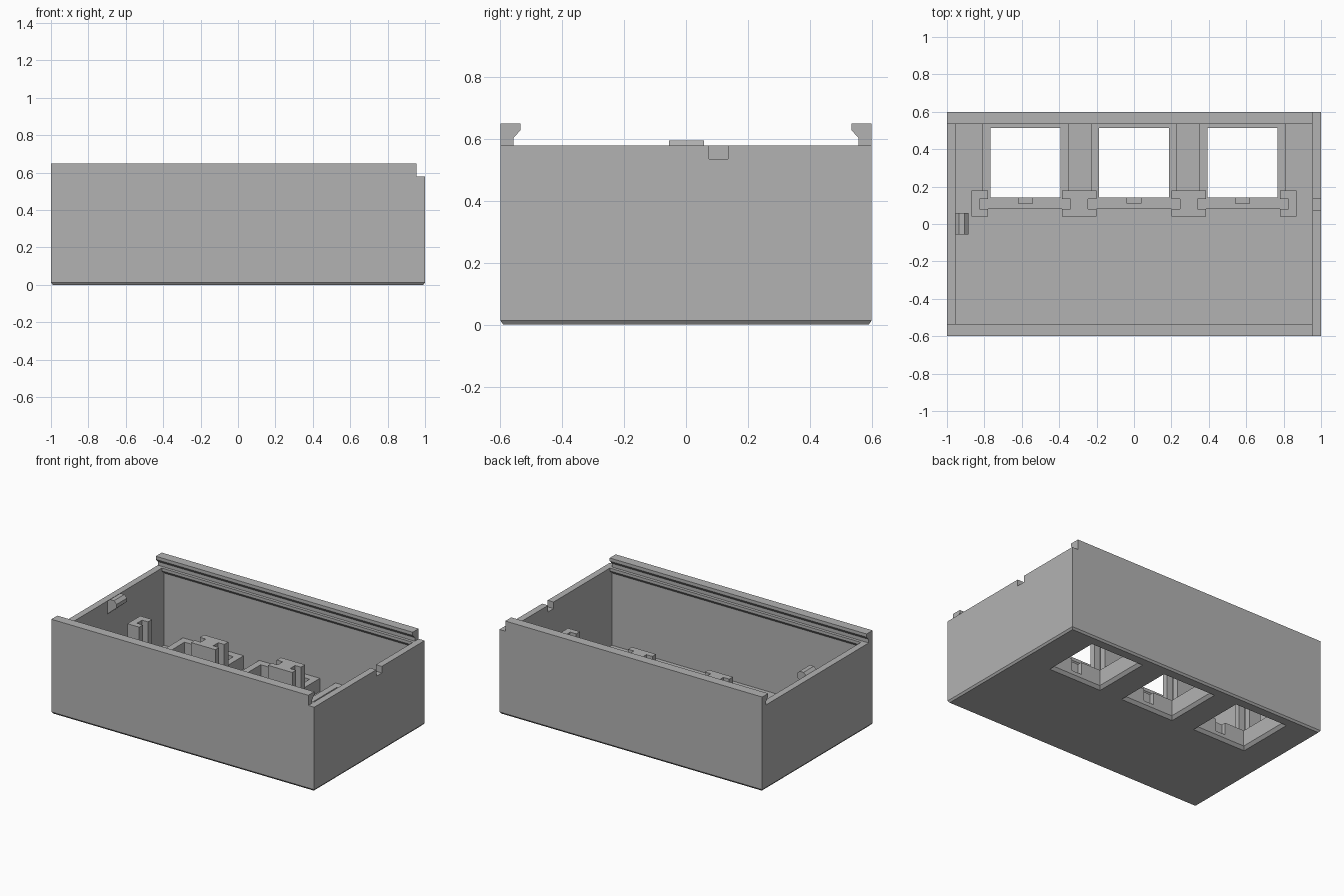
import bpy
import bmesh
from mathutils import Vector

if "Cube" in bpy.data.objects:
    bpy.data.objects.remove(bpy.data.objects["Cube"], do_unlink=True)

grey = bpy.data.materials.new("light grey plastic")
grey.use_nodes = True
colour = (0.45, 0.45, 0.45, 1)
grey.diffuse_color = colour
grey.node_tree.nodes["Principled BSDF"].inputs["Base Color"].default_value = colour

WALL_X, WALL_Y, FLOOR, RIM, TOP = 0.955, 0.56, 0.04, 0.58, 0.65
SOCKET_X = (-0.58, 0, 0.58)


def finish(name, bm):
    bmesh.ops.recalc_face_normals(bm, faces=bm.faces)
    mesh = bpy.data.meshes.new(name)
    bm.to_mesh(mesh)
    bm.free()
    mesh.materials.append(grey)
    obj = bpy.data.objects.new(name, mesh)
    bpy.context.collection.objects.link(obj)
    return obj


def loft(name, rings):
    """Solid through matching rings of points, capped at both ends."""
    bm = bmesh.new()
    loops = [[bm.verts.new(p) for p in ring] for ring in rings]
    n = len(loops[0])
    for a, b in zip(loops, loops[1:]):
        for i in range(n):
            j = (i + 1) % n
            bm.faces.new((a[i], a[j], b[j], b[i]))
    bm.faces.new(loops[0])
    bm.faces.new(loops[-1])
    return finish(name, bm)


def rect(x0, x1, y0, y1, z):
    return [(x0, y0, z), (x1, y0, z), (x1, y1, z), (x0, y1, z)]


def box(name, x0, x1, y0, y1, z0, z1):
    return loft(name, [rect(x0, x1, y0, y1, z) for z in (z0, z1)])


def cut(target, cutters):
    for cutter in cutters:
        cutter.hide_render = True
        mod = target.modifiers.new("cut", "BOOLEAN")
        mod.operation = "DIFFERENCE"
        mod.solver = "EXACT"
        mod.object = cutter
        bpy.context.view_layer.objects.active = target
        bpy.ops.object.modifier_apply(modifier=mod.name)


# Cutters: cavity, cable notch, flared windows
cavity = box("cavity_cutter", -WALL_X, WALL_X, -WALL_Y, WALL_Y, FLOOR, 0.9)
notch = box("notch_cutter", 0.9, 1.1, 0.075, 0.135, 0.535, 0.9)
windows = []
for x in SOCKET_X:
    rings = []
    for half, z in ((0.212, -0.01), (0.186, 0.02), (0.186, 0.3)):
        rings.append(rect(x - half, x + half, 0.327 - half, 0.327 + half, z))
    windows.append(loft("window_cutter", rings))

# Open tray with a chamfered foot
tray = loft("tray", [rect(-0.99, 0.99, -0.59, 0.59, 0),
                     rect(-1, 1, -0.6, 0.6, 0.013),
                     rect(-1, 1, -0.6, 0.6, RIM)])
cut(tray, [cavity, notch] + windows)

# Overhanging lid rails and the ledges beneath them
rail = [(0.6, RIM), (0.6, TOP), (0.535, TOP), (0.535, 0.628), (0.557, 0.605), (0.557, RIM)]
ledge = [(WALL_Y, RIM), (0.537, RIM), (0.537, 0.56), (WALL_Y, 0.537)]
for side, word in ((-1, "front"), (1, "back")):
    for name, profile, start in (("rail", rail, -1), ("ledge", ledge, -WALL_X)):
        loft(f"{word}_{name}", [[(x, side * y, z) for y, z in profile]
                                for x in (start, WALL_X)])

# Snap hook on the end wall
hook = [(-0.955, 0.49), (-0.885, 0.55), (-0.885, 0.575), (-0.905, 0.595),
        (-0.935, 0.595), (-0.955, 0.578)]
loft("snap_hook", [[(x, y, z) for x, z in hook] for y in (-0.055, 0.058)])

# Window sockets with a notched front bar
for x, window in zip(SOCKET_X, windows):
    socket = box("socket_frame", x - 0.231, x + 0.231, 0.141, WALL_Y, FLOOR, 0.13)
    cut(socket, [window])
    bar = box("socket_bar", x - 0.245, x + 0.245, 0.08, 0.141, FLOOR, 0.13)
    slot = box("bar_slot_cutter", x - 0.037, x + 0.037, 0.11, 0.2, 0.045, 0.3)
    cut(bar, [slot])
    bpy.data.objects.remove(slot, do_unlink=True)

# Slotted guide posts between the sockets
for x0, x1, slots in ((-0.87, -0.78, (1,)), (-0.385, -0.2, (-1, 1)),
                      (0.2, 0.385, (-1, 1)), (0.78, 0.87, (-1,))):
    post = box("guide_post", x0, x1, 0.04, 0.18, FLOOR, 0.41)
    grooves = []
    for side in slots:
        edge = x1 if side > 0 else x0
        ends = sorted((edge - side * 0.045, edge + side * 0.05))
        grooves.append(box("groove_cutter", *ends, 0.08, 0.135, 0, 0.6))
    cut(post, grooves)
    for groove in grooves:
        bpy.data.objects.remove(groove, do_unlink=True)

for cutter in [cavity, notch] + windows:
    bpy.data.objects.remove(cutter, do_unlink=True)
